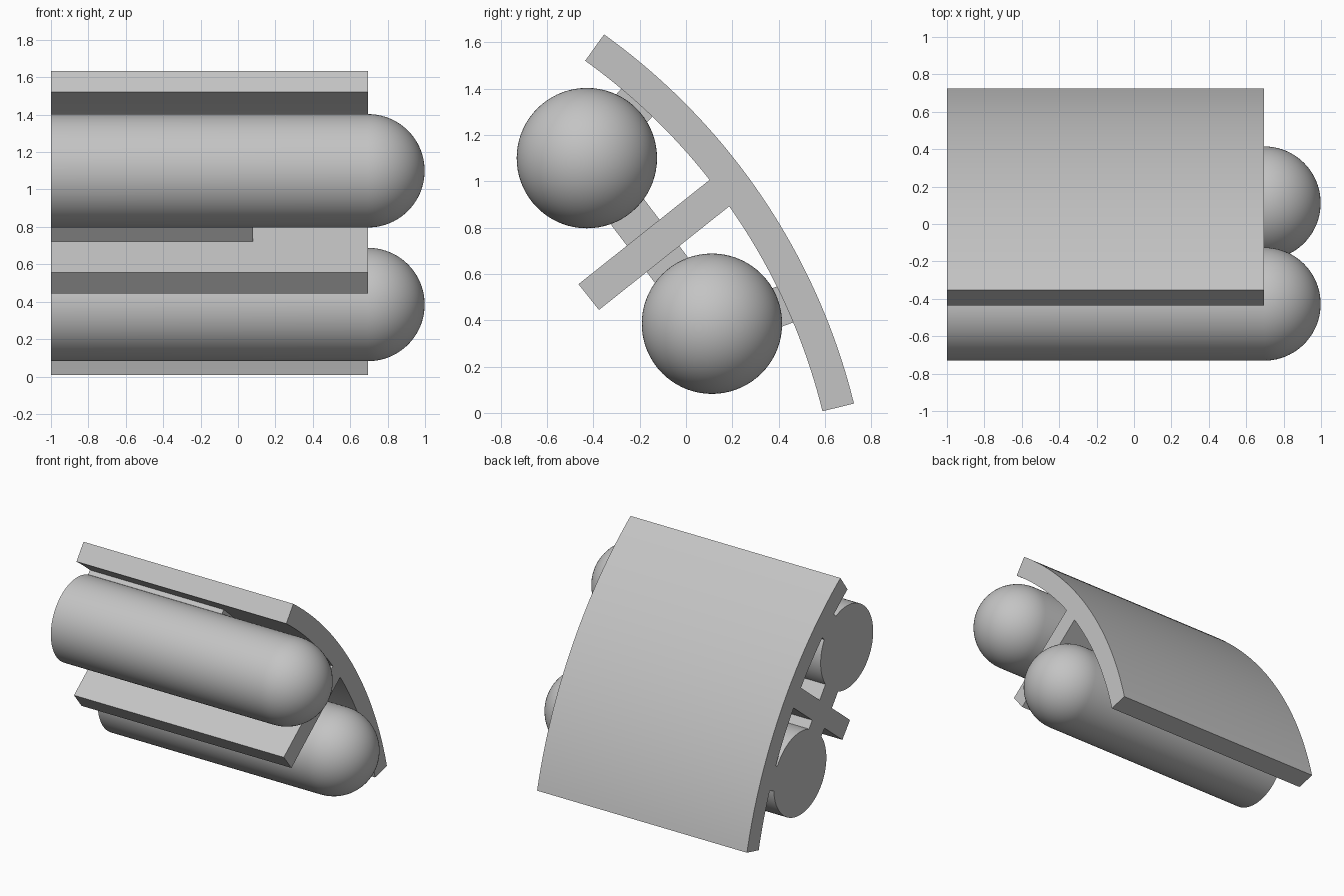
import bpy, bmesh
from math import sin, cos, pi, radians, hypot, atan2
from mathutils import Vector

cube = bpy.data.objects.get("Cube")
if cube:
    bpy.data.objects.remove(cube, do_unlink=True)

grey = bpy.data.materials.new("plain grey")
grey.use_nodes = True
grey.diffuse_color = (0.55, 0.55, 0.55, 1)
grey.node_tree.nodes["Principled BSDF"].inputs["Base Color"].default_value = grey.diffuse_color

X_START, X_PANEL, X_STRUT = -1.0, 0.695, 0.08
RADIUS = 0.303
UPPER, LOWER = (-0.428, 1.10), (0.112, 0.385)   # tube centres in (y, z)


def finish(name, bm):
    bmesh.ops.remove_doubles(bm, verts=bm.verts, dist=1e-5)
    bmesh.ops.recalc_face_normals(bm, faces=bm.faces)
    mesh = bpy.data.meshes.new(name)
    bm.to_mesh(mesh)
    bm.free()
    mesh.materials.append(grey)
    obj = bpy.data.objects.new(name, mesh)
    bpy.context.collection.objects.link(obj)
    bpy.ops.object.select_all(action="DESELECT")
    obj.select_set(True)
    bpy.context.view_layer.objects.active = obj
    bpy.ops.object.shade_smooth_by_angle(angle=radians(30))
    return obj


def prism(name, outline, x_end):
    """Extrude a (y, z) outline along x."""
    bm = bmesh.new()
    face = bm.faces.new([bm.verts.new((X_START, y, z)) for y, z in outline])
    out = bmesh.ops.extrude_face_region(bm, geom=[face], use_keep_orig=True)
    moved = [v for v in out["geom"] if isinstance(v, bmesh.types.BMVert)]
    bmesh.ops.translate(bm, verts=moved, vec=(x_end - X_START, 0, 0))
    return finish(name, bm)


def bar(name, start, angle, length, width, x_end, shift=0):
    """Rectangular slab running from a point at an angle in the y-z plane."""
    c, s = cos(angle), sin(angle)
    corners = [(0, -width / 2), (length, -width / 2), (length, width / 2), (0, width / 2)]
    outline = [(start[0] + a * c - (b + shift) * s, start[1] + a * s + (b + shift) * c)
               for a, b in corners]
    return prism(name, outline, x_end)


def tube(name, centre):
    """Cylinder with a flat end and a domed end, turned about its own axis."""
    steps = 20
    profile = [(X_START, 0), (X_START, RADIUS)]
    profile += [(X_PANEL + RADIUS * sin(i * pi / 2 / steps), RADIUS * cos(i * pi / 2 / steps))
                for i in range(steps + 1)]
    bm = bmesh.new()
    verts = [bm.verts.new((x, centre[0], centre[1] + r)) for x, r in profile]
    edges = [bm.edges.new(pair) for pair in zip(verts, verts[1:])]
    bmesh.ops.spin(bm, geom=verts + edges, cent=Vector((0, *centre)), axis=(1, 0, 0),
                   angle=2 * pi, steps=72)
    return finish(name, bm)


tube("upper_tube", UPPER)
tube("lower_tube", LOWER)

# Curved back shield
OUTER, INNER = 2.78, 2.64
cy, cz = -1.974, -0.625
angles = [radians(13.85 + 40.5 * i / 40) for i in range(41)]
arc = [(cy + OUTER * cos(a), cz + OUTER * sin(a)) for a in angles]
arc += [(cy + INNER * cos(a), cz + INNER * sin(a)) for a in reversed(angles)]
prism("curved_shield", arc, X_PANEL)

# Flat divider between the tubes, rooted in the shield
bar("divider_plate", (-0.42, 0.50), radians(38.5), 0.78, 0.142, X_PANEL)

# Short struts holding the tubes
dy, dz = LOWER[0] - UPPER[0], LOWER[1] - UPPER[1]
bar("tube_link", UPPER, atan2(dz, dy), hypot(dy, dz), 0.18, X_STRUT)
bar("upper_strut", UPPER, radians(48), 0.385, 0.18, X_STRUT)
bar("lower_strut", LOWER, radians(20), 0.40, 0.17, X_STRUT, shift=-0.03)
